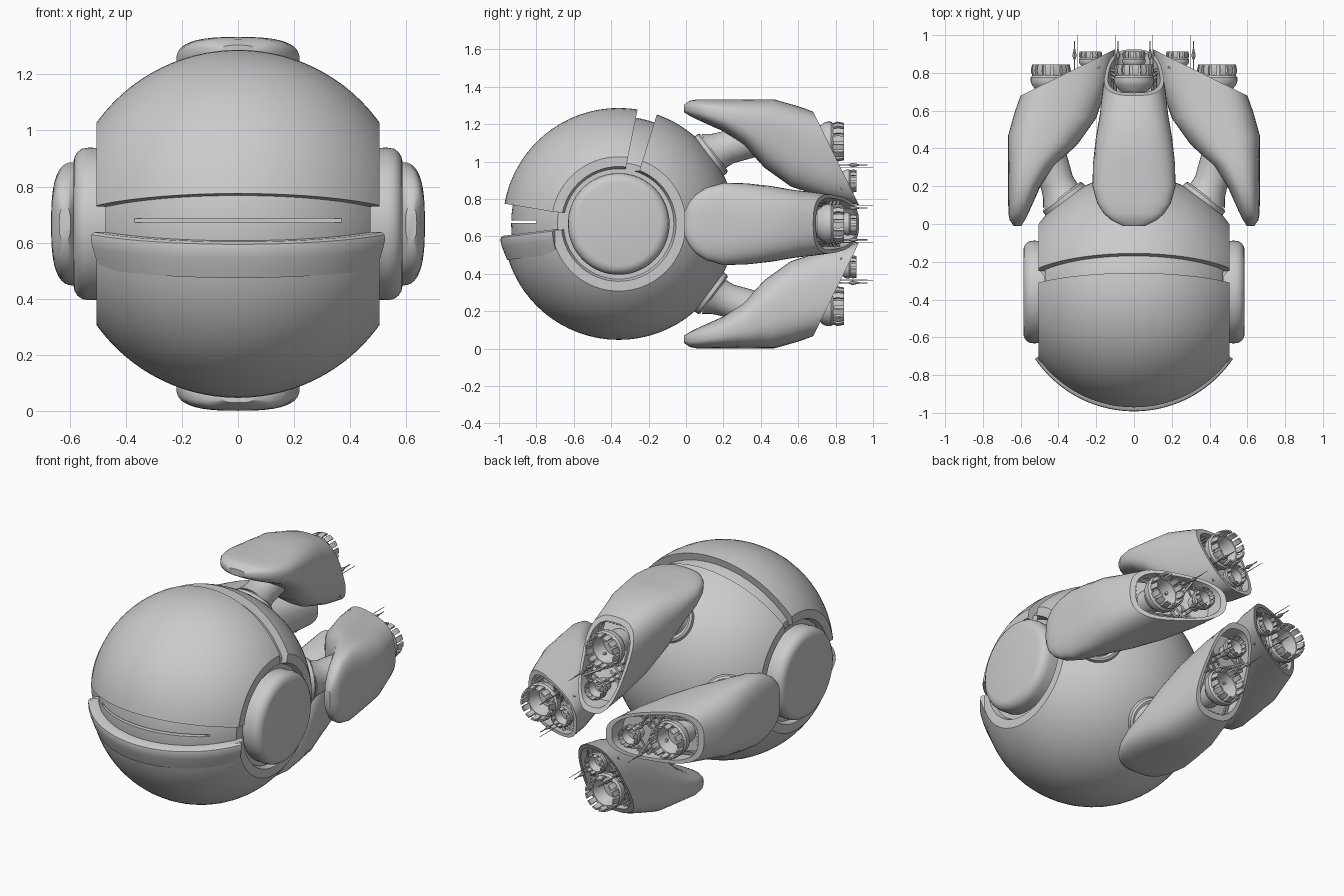
import bpy, bmesh, math
from mathutils import Vector

if "Cube" in bpy.data.objects:
    bpy.data.objects.remove(bpy.data.objects["Cube"])

ZC, YC = 0.667, -0.36          # height of the long axis, sphere centre


def loft(bm, rings, caps=True):
    vr = [[bm.verts.new(p) for p in r] for r in rings]
    n = len(vr[0])
    for a, b in zip(vr, vr[1:]):
        for i in range(n):
            j = (i + 1) % n
            bm.faces.new((a[i], a[j], b[j], b[i]))
    if caps:
        bm.faces.new(vr[0][::-1])
        bm.faces.new(vr[-1])


def tube(bm, pts, radii, n=12):
    pts = [Vector(p) for p in pts]
    q = (pts[-1] - pts[0]).to_track_quat('Z', 'Y')
    ang = [2 * math.pi * i / n for i in range(n)]
    loft(bm, [[p + q @ Vector((r * math.cos(a), r * math.sin(a), 0)) for a in ang]
              for p, r in zip(pts, radii)])


def smooth(ob, angle=35):
    bpy.ops.object.select_all(action='DESELECT')
    ob.select_set(True)
    bpy.context.view_layer.objects.active = ob
    bpy.ops.object.shade_smooth_by_angle(angle=math.radians(angle))


def make(name, bm, angle=35):
    bmesh.ops.recalc_face_normals(bm, faces=bm.faces)
    me = bpy.data.meshes.new(name)
    bm.to_mesh(me)
    bm.free()
    ob = bpy.data.objects.new(name, me)
    bpy.context.collection.objects.link(ob)
    smooth(ob, angle)
    return ob


def prism(name, yz, w):
    bm = bmesh.new()
    loft(bm, [[(x, y, z) for y, z in yz] for x in (-w, w)])
    return make(name, bm)


def boolean(ob, cutter, op):
    m = ob.modifiers.new("cut", 'BOOLEAN')
    m.operation, m.object, m.solver = op, cutter, 'EXACT'
    bpy.ops.object.select_all(action='DESELECT')
    bpy.context.view_layer.objects.active = ob
    ob.select_set(True)
    bpy.ops.object.modifier_apply(modifier=m.name)
    bpy.data.objects.remove(cutter)


def clipped_ball(name, r, w):
    # ball with poles on x, flattened at both sides
    bm = bmesh.new()
    bmesh.ops.create_uvsphere(bm, u_segments=72, v_segments=48, radius=r)
    for v in bm.verts:
        v.co = Vector((v.co.z, v.co.x + YC, v.co.y + ZC))
    ob = make(name, bm)
    boolean(ob, prism("clip", [(-2, -1), (2, -1), (2, 2), (-2, 2)], w), 'INTERSECT')
    return ob


# outer shell with visor slot, top seam and round side recesses
shell = clipped_ball("body_shell", 0.62, 0.505)
boolean(shell, prism("slot", [(-1.1, .797), (-.7, .73), (-.45, .72), (-.45, .65),
                              (-.75, .63), (-1.1, .586)], 1), 'DIFFERENCE')
boolean(shell, prism("seam", [(-.245, 1.35), (-.125, 1.35), (-.25, .95), (-.325, .95)], 1),
        'DIFFERENCE')
for s in (-1, 1):
    bm = bmesh.new()
    tube(bm, [(s * .475, YC, ZC), (s * .6, YC, ZC)], [.295, .345], 64)
    boolean(shell, make("recess", bm), 'DIFFERENCE')
smooth(shell)

# inner core seen through the slot and seam, with a thin viewing slit
core = clipped_ball("visor_core", 0.575, 0.472)
boolean(core, prism("slit", [(-1.1, .672), (-.8, .672), (-.8, .686), (-1.1, .686)], .42),
        'DIFFERENCE')
smooth(core)

# protruding lower lip of the visor
bm = bmesh.new()
prof = [(.54, .598), (.618, .602), (.63, .594), (.632, .575), (.624, .545), (.612, .51),
        (.596, .47), (.54, .47)]
rings = []
for i in range(41):
    a = math.radians(-56 + 112 * i / 40)
    ring = []
    for r, z in prof:
        y = YC - r * math.cos(a)
        ring.append((r * math.sin(a), y, z + .125 * (y + .99)))
    rings.append(ring)
loft(bm, rings)
make("visor_lip", bm)

# side discs
for s, nm in ((-1, "left"), (1, "right")):
    bm = bmesh.new()
    xs = (.46, .53, .555, .572, .582, .586)
    tube(bm, [(s * x, YC, ZC) for x in xs], [.268, .272, .268, .256, .24, .222], 64)
    make(nm + "_side_disc", bm)

parts = []     # built once with the radial direction on z, then turned four ways

# engine pod: (outer r, y), (inner r, y), half width, taper
secs = [((.637, -.01), (.597, -.01), .06, 0), ((.658, .02), (.578, .02), .12, 0),
        ((.665, .055), (.56, .055), .16, 0), ((.666, .11), (.535, .11), .195, 0),
        ((.666, .2), (.495, .2), .22, 0), ((.666, .33), (.42, .31), .217, 0),
        ((.666, .47), (.30, .42), .202, .05), ((.632, .59), (.20, .56), .178, .1),
        ((.615, .64), (.135, .76), .165, .14), ((.60, .68), (.10, .925), .152, .18)]
N = 40


def section(o, i, hw, taper, k=1.0, dy=0.0):
    pts = []
    for t in range(N):
        a = 2 * math.pi * t / N
        c, s = math.cos(a), math.sin(a)
        u = math.copysign(abs(c) ** .72, c) * k
        v = math.copysign(abs(s) ** .72, s) * k
        pts.append((u * hw * (1 + taper * v), (o[1] + i[1]) / 2 + v * (o[1] - i[1]) / 2 + dy,
                    (o[0] + i[0]) / 2 + v * (o[0] - i[0]) / 2))
    return pts


bm = bmesh.new()
loft(bm, [section(*s) for s in secs] +
     [section(*secs[-1], k=.88), section(*secs[-1], k=.86, dy=-.1)])
parts.append(make("engine_pod", bm, 30))

# strut and collar between body and pod
bm = bmesh.new()
tube(bm, [(0, .09, .338), (0, .142, .377), (0, .15, .383)], [.132, .13, .12], 32)
tube(bm, [(0, .13, .37), (0, .17, .388), (0, .22, .408), (0, .30, .435), (0, .40, .48)],
     [.12, .10, .09, .095, .11], 32)
parts.append(make("pod_strut", bm))


def nozzle(name, r, y_end, k, petals):
    bm = bmesh.new()
    prof = [(.07, -.21), (.07, -.145), (.1, -.11), (.107, -.09), (.107, -.07), (.096, -.055),
            (.082, -.055), (.06, -.13)]
    tube(bm, [(0, y_end + y * k, r) for _, y in prof], [q * k for q, _ in prof], 32)
    for p in range(petals):
        a0 = 2 * math.pi * p / petals
        a1 = a0 + 2 * math.pi / petals * .68
        rows = []
        for q, y, t in ((.097, -.065, .014), (.107, -.035, .014), (.1, 0, .01)):
            rows.append([(w * k * math.cos(a), y_end + y * k, r + w * k * math.sin(a))
                         for w, a in ((q, a0), (q, a1), (q - t, a1), (q - t, a0))])
        loft(bm, rows)
    parts.append(make(name, bm))


nozzle("large_nozzle", .44, .845, 1, 14)
nozzle("small_nozzle", .23, .912, .58, 12)

# pipework inside the pod opening
bm = bmesh.new()
for i in range(9):
    x = -.1 + .025 * i
    tube(bm, [(x, .56, .552), (x, .675, .552)], [.007, .007], 6)
for s in (-1, 1):
    for d in (.098, .114):
        tube(bm, [(s * d, .66, .53), (s * d, .83, .18)], [.007, .007], 6)
    for r in (.34, .30, .26):
        y = .68 + (.6 - r) * .49
        tube(bm, [(s * .12, y - .03, r), (s * .03, y - .07, r + .05)], [.008, .008], 6)
        tube(bm, [(s * .12, y - .05, r + .04), (s * .04, y - .05, r - .01)], [.006, .006], 6)
parts.append(make("pod_pipework", bm))

# thin rear probes
bm = bmesh.new()
for s in (-1, 1):
    tube(bm, [(s * .085, .72, .315), (s * .085, .97, .315)], [.004, .003], 6)
    tube(bm, [(s * .1, .72, .30), (s * .1, 1.0, .30)], [.003, .0015], 6)
    tube(bm, [(s * .085, .87, .315), (s * .085, .89, .315), (s * .085, .93, .315)],
         [.004, .012, .003], 8)
parts.append(make("pod_probes", bm))

# four-way arrangement around the long axis
for ob in parts:
    base = ob.name
    for k, side in enumerate(("top", "right", "bottom", "left")):
        o = ob if k == 0 else ob.copy()
        if k:
            bpy.context.collection.objects.link(o)
        o.name = side + "_" + base
        o.location = (0, 0, ZC)
        o.rotation_euler = (0, k * math.pi / 2, 0)
